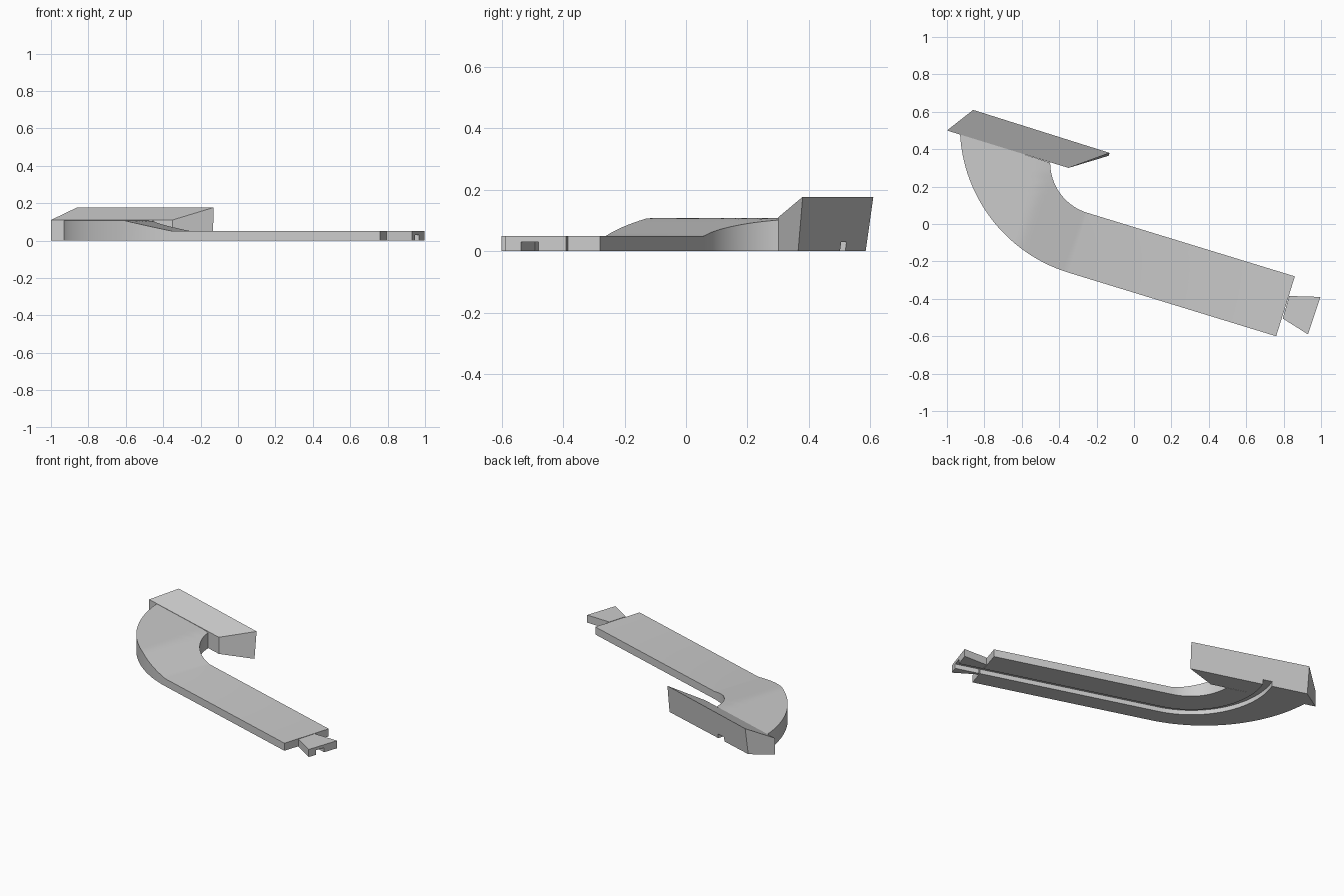
import bpy, bmesh, math
from mathutils import Vector

cube = bpy.data.objects.get("Cube")
if cube:
    bpy.data.objects.remove(cube, do_unlink=True)

grey = bpy.data.materials.new("plain grey")
grey.use_nodes = True
grey.diffuse_color = (0.6, 0.6, 0.6, 1)
grey.node_tree.nodes["Principled BSDF"].inputs["Base Color"].default_value = (0.6, 0.6, 0.6, 1)

ALONG = Vector((0.956, -0.293))    # direction of the straight arm
ACROSS = Vector((0.293, 0.956))    # from its front edge to its back edge
OUT_START, IN_START = Vector((-0.35, -0.26)), Vector((-0.25, 0.06))
THICK, RISE, STEPS, LANES = 0.05, 0.058, 28, 10


def arc(start, radius, end_deg, t):
    """Point on an arc that leaves the straight arm tangentially."""
    a = math.radians(253 + (end_deg - 253) * t)
    return start + ACROSS * radius + radius * Vector((math.cos(a), math.sin(a)))


def ramp(p):
    """Top height: a tilted plane that levels off."""
    s = max(0, -(p - OUT_START).dot(ALONG))
    return THICK + min(s * 0.2, RISE)


def finish(name, bm):
    bmesh.ops.recalc_face_normals(bm, faces=bm.faces[:])
    mesh = bpy.data.meshes.new(name)
    bm.to_mesh(mesh)
    bm.free()
    mesh.materials.append(grey)
    obj = bpy.data.objects.new(name, mesh)
    bpy.context.collection.objects.link(obj)
    return obj


def loft(name, rows, top, bottom):
    """Solid ribbon through rows of plan points."""
    bm = bmesh.new()
    up = [[bm.verts.new((p.x, p.y, top(p))) for p in r] for r in rows]
    lo = [[bm.verts.new((p.x, p.y, bottom)) for p in r] for r in rows]
    n, m = len(rows) - 1, len(rows[0]) - 1
    for g in (up, lo):
        for i in range(n):
            for j in range(m):
                bm.faces.new((g[i][j], g[i + 1][j], g[i + 1][j + 1], g[i][j + 1]))
    for j in (0, m):
        for i in range(n):
            bm.faces.new((up[i][j], up[i + 1][j], lo[i + 1][j], lo[i][j]))
    for i in (0, n):
        for j in range(m):
            bm.faces.new((up[i][j], up[i][j + 1], lo[i][j + 1], lo[i][j]))
    return finish(name, bm)


def prism(name, low, high):
    """Solid between two matching outlines."""
    bm = bmesh.new()
    a = [bm.verts.new(p) for p in low]
    b = [bm.verts.new(p) for p in high]
    bm.faces.new(a)
    bm.faces.new(b)
    for i in range(len(a)):
        k = (i + 1) % len(a)
        bm.faces.new((a[i], a[k], b[k], b[i]))
    return finish(name, bm)


# Straight arm with a widening, rising bend
sides = [(Vector((0.76, -0.60)), Vector((0.86, -0.28)))]
sides += [(arc(OUT_START, 0.822, 183, i / STEPS), arc(IN_START, 0.28, 180, i / STEPS))
          for i in range(STEPS + 1)]
rows = [[o.lerp(n, j / LANES) for j in range(LANES + 1)] for o, n in sides]
arm = loft("curved_arm", rows, ramp, 0)

# Dovetail tab on the arm's end
tab_plan = [(0.795, -0.505), (0.93, -0.59), (0.997, -0.39), (0.83, -0.385)]
tab = prism("dovetail_tab", [(x, y, 0) for x, y in tab_plan], [(x, y, THICK) for x, y in tab_plan])

# Wedge block with a sloping top and a leaning back
block = prism("wedge_block",
              [(-1, 0.5, 0), (-0.35, 0.3, 0), (-0.135, 0.365, 0), (-0.865, 0.585, 0)],
              [(-1, 0.5, 0.11), (-0.35, 0.3, 0.11), (-0.13, 0.38, 0.177), (-0.86, 0.61, 0.177)])

# Groove along the underside
start = OUT_START + ACROSS * 0.145
path = [start + ALONG * 1.5] + [arc(start, 0.481, 159, i / STEPS) for i in range(STEPS + 1)]
path.append(path[-1] + ACROSS * 0.15)
groove_rows = []
for i, p in enumerate(path):
    d = (path[min(i + 1, len(path) - 1)] - path[max(i - 1, 0)]).normalized()
    if i <= 1:
        d = -ALONG
    side = Vector((-d.y, d.x)) * 0.03
    groove_rows.append([p + side, p - side])
cutter = loft("groove_cutter", groove_rows, lambda p: 0.03, -0.05)
cutter.hide_render = True

for obj in (arm, tab, block):
    mod = obj.modifiers.new("groove", "BOOLEAN")
    mod.operation, mod.solver, mod.object = "DIFFERENCE", "EXACT", cutter
    bpy.ops.object.select_all(action="DESELECT")
    obj.select_set(True)
    bpy.context.view_layer.objects.active = obj
    bpy.ops.object.modifier_apply(modifier="groove")
    bpy.ops.object.shade_smooth_by_angle(angle=math.radians(30))
bpy.data.objects.remove(cutter, do_unlink=True)
